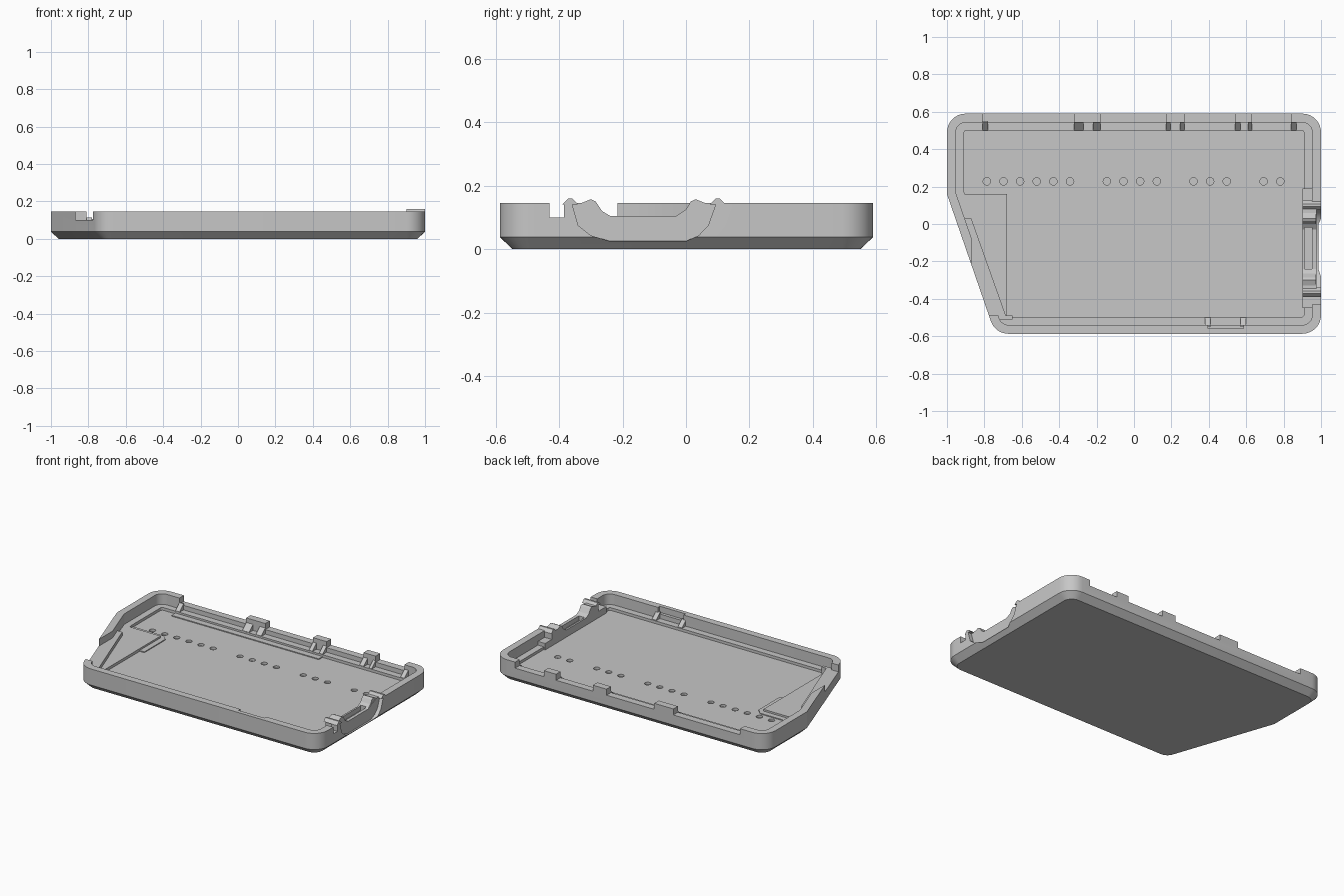
import bpy, bmesh, math
from mathutils import Vector

if "Cube" in bpy.data.objects:
    bpy.data.objects.remove(bpy.data.objects["Cube"])

grey = bpy.data.materials.new("matte_grey")
grey.use_nodes = True
COLOUR = (0.57, 0.57, 0.57, 1)
grey.diffuse_color = COLOUR
grey.node_tree.nodes["Principled BSDF"].inputs["Base Color"].default_value = COLOUR

FLOOR, LEDGE, LOW, RIM = 0.057, 0.075, 0.105, 0.145


def finish(bm, name):
    bmesh.ops.recalc_face_normals(bm, faces=bm.faces)
    mesh = bpy.data.meshes.new(name)
    bm.to_mesh(mesh)
    bm.free()
    mesh.materials.append(grey)
    obj = bpy.data.objects.new(name, mesh)
    bpy.context.collection.objects.link(obj)
    return obj


def prism(name, points, axis, lo, hi):
    """Extrude a 2D profile: axis z takes (x, y), axis x takes (y, z)."""
    bm = bmesh.new()
    place = (lambda p, h: (p[0], p[1], h)) if axis == "z" else (lambda p, h: (h, p[0], p[1]))
    face = bm.faces.new([bm.verts.new(place(p, lo)) for p in points])
    new = bmesh.ops.extrude_face_region(bm, geom=[face])["geom"]
    shift = Vector(place((0, 0), hi - lo))
    bmesh.ops.translate(bm, vec=shift, verts=[v for v in new if isinstance(v, bmesh.types.BMVert)])
    return finish(bm, name)


def box(name, x0, x1, y0, y1, z0, z1):
    return prism(name, [(x0, y0), (x1, y0), (x1, y1), (x0, y1)], "z", z0, z1)


def cut(target, cutter):
    cutter.hide_render = True
    mod = target.modifiers.new("cut", "BOOLEAN")
    mod.operation, mod.solver, mod.object = "DIFFERENCE", "EXACT", cutter
    bpy.context.view_layer.objects.active = target
    bpy.ops.object.modifier_apply(modifier=mod.name)
    bpy.data.objects.remove(cutter)


# Outline corners, counter-clockwise, with corner radius
CORNERS = [(1, -0.587, 0.1), (1, 0.59, 0.1), (-1, 0.59, 0.1),
           (-1, 0.16, 0.02), (-0.742, -0.587, 0.1)]


def outline(inset, steps=8):
    pts, n = [], len(CORNERS)
    for i, (x, y, radius) in enumerate(CORNERS):
        p = Vector((x, y))
        d0 = (p - Vector(CORNERS[i - 1][:2])).normalized()
        d1 = (Vector(CORNERS[(i + 1) % n][:2]) - p).normalized()
        n0, n1 = Vector((-d0.y, d0.x)), Vector((-d1.y, d1.x))
        r = max(radius - inset, 0.015)
        centre = p + (n0 + n1) * (inset + r) / (1 + n0.dot(n1))
        turn = d0.angle(d1)
        start = math.atan2(-n0.y, -n0.x)
        for k in range(steps + 1):
            a = start + turn * k / steps
            pts.append((centre.x + r * math.cos(a), centre.y + r * math.sin(a)))
    return pts


# Tray shell: bevelled base, upright wall, inner ledge and sunken floor
bm = bmesh.new()
rings = []
for inset, z in [(0.04, 0), (0, 0.038), (0, RIM), (0.047, RIM), (0.047, LEDGE),
                 (0.09, LEDGE), (0.09, FLOOR)]:
    rings.append([bm.verts.new((x, y, z)) for x, y in outline(inset)])
for a, b in zip(rings, rings[1:]):
    for i in range(len(a)):
        j = (i + 1) % len(a)
        bm.faces.new((a[i], a[j], b[j], b[i]))
bm.faces.new(rings[0])
bm.faces.new(rings[-1])
tray = finish(bm, "tray")

# Lowered stretches of the back wall, leaving latch blocks between them
for x0, x1 in [(-0.81, -0.32), (-0.18, 0.17), (0.27, 0.54), (0.63, 0.84)]:
    cut(tray, box("back_gap", x0, x1, 0.48, 0.7, LOW, 0.3))

# Front latch pocket, slanted wall gap and side notch
cut(tray, box("front_pocket", 0.395, 0.585, -0.56, -0.45, LOW, 0.3))
cut(tray, box("slant_gap", -0.87, -0.7, -0.49, 0.03, 0.1, 0.3))
cut(tray, box("side_notch", 0.88, 1.1, -0.43, -0.385, 0.1, 0.3))

# Connector recess on the outside and opening through the wall
recess = [(-0.36, 0.2), (-0.36, RIM), (-0.34, 0.075), (-0.3, 0.043), (-0.24, 0.025),
          (0, 0.025), (0.04, 0.043), (0.07, 0.075), (0.095, RIM), (0.095, 0.2)]
cut(tray, prism("recess", recess, "x", 0.975, 1.1))
opening = [(-0.37, 0.2), (-0.32, 0.14), (-0.27, 0.12), (-0.24, LOW), (-0.03, LOW),
           (0, 0.12), (0.05, 0.14), (0.1, 0.2)]
cut(tray, prism("opening", opening, "x", 0.88, 1.1))

# Row of shallow round holes in the floor
for first, count in [(-0.787, 6), (-0.145, 4), (0.318, 3), (0.693, 2)]:
    for k in range(count):
        x = first + 0.089 * k
        ring = [(x + 0.02 * math.cos(t * math.tau / 16), 0.228 + 0.02 * math.sin(t * math.tau / 16))
                for t in range(16)]
        cut(tray, prism("hole", ring, "z", FLOOR - 0.015, 0.12))

# Connector cradle with its ridged top edge
cradle = [(-0.37, 0.02), (-0.37, RIM), (-0.33, RIM), (-0.3, 0.157), (-0.285, 0.15), (-0.265, 0.12),
          (-0.24, LOW), (-0.03, LOW), (0, 0.125), (0.015, 0.15), (0.03, 0.157), (0.06, RIM),
          (0.12, RIM), (0.12, 0.02)]
cradle_obj = prism("connector_cradle", cradle, "x", 0.9, 0.972)
cut(cradle_obj, box("cradle_slot", 0.912, 0.953, -0.24, -0.02, 0.065, 0.3))
box("cradle_wing_front", 0.9, 0.96, -0.45, -0.36, 0.04, 0.1)
box("cradle_wing_back", 0.9, 0.96, 0.11, 0.19, 0.04, 0.1)
for y in (-0.365, 0.1):
    ridge = [(y - 0.025, 0.14), (y - 0.006, 0.16), (y + 0.006, 0.16), (y + 0.025, 0.14)]
    prism("cradle_ridge", ridge, "x", 0.9, 1)

# Small wedge gussets on the ledge beside the latches
gusset = [(0.55, 0.06), (0.501, 0.06), (0.501, 0.078), (0.543, 0.115), (0.55, 0.115)]
for x0, x1 in [(-0.81, -0.78), (-0.32, -0.27), (-0.22, -0.18), (0.17, 0.195),
               (0.245, 0.27), (0.54, 0.57), (0.61, 0.63), (0.84, 0.87)]:
    prism("back_gusset", gusset, "x", x0, x1)
for x0 in (0.38, 0.57):
    prism("front_gusset", [(-y, z) for y, z in gusset], "x", x0, x0 + 0.03)

# Wide ledge along the slanted wall, with a low apron around its corner
prism("slant_ledge", [(-0.93, 0.16), (-0.68, 0.16), (-0.68, -0.51), (-0.72, -0.51)],
      "z", 0.045, LEDGE)
prism("floor_apron", [(-0.92, 0.195), (-0.68, 0.195), (-0.645, 0.16), (-0.645, -0.06),
                      (-0.69, -0.06), (-0.69, 0.1), (-0.92, 0.1)], "z", 0.045, FLOOR + 0.006)

# Triangular thickening of the lowered slanted wall and its end stop
prism("slant_infill", [(-0.91, 0.03), (-0.87, 0.03), (-0.685, -0.49), (-0.74, -0.49)],
      "z", 0.045, 0.1)
box("infill_stop", -0.73, -0.65, -0.51, -0.49, 0.045, 0.1)

# Strip along the back ledge
box("floor_strip", -0.81, 0.27, 0.46, 0.505, 0.045, FLOOR + 0.006)

# Smooth rounded corners while keeping hard edges
bpy.ops.object.select_all(action="DESELECT")
tray.select_set(True)
bpy.context.view_layer.objects.active = tray
bpy.ops.object.shade_smooth_by_angle(angle=math.radians(25))
